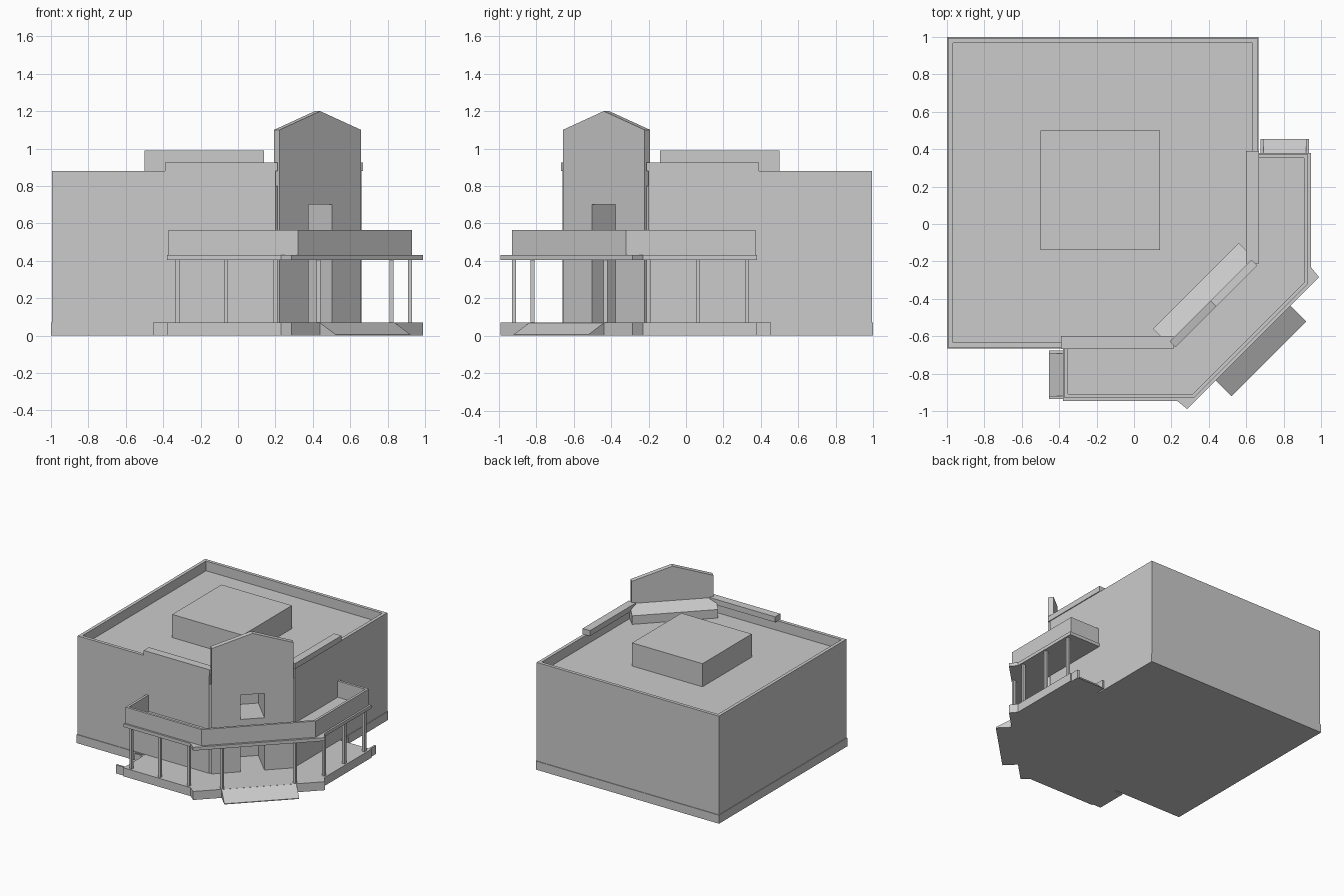
import bpy, math
from mathutils import Vector

cube = bpy.data.objects.get("Cube")
if cube:
    bpy.data.objects.remove(cube)

grey = bpy.data.materials.new("light_grey")
grey.use_nodes = True
grey.diffuse_color = (0.6, 0.6, 0.6, 1)
grey.node_tree.nodes["Principled BSDF"].inputs["Base Color"].default_value = (0.6, 0.6, 0.6, 1)

R = math.sqrt(0.5)


def diag(s, t, z):
    """Point in the entrance frame: s along the cut corner, t outward."""
    return Vector(((s + t) * R, (s - t) * R, z))


def swap(v):
    """Mirror across the diagonal symmetry plane."""
    return Vector((-v.y, -v.x, v.z))


def solid(name, profile, offset, mirror=False):
    """Extrude a flat profile of 3D points by an offset."""
    pts = [Vector(p) for p in profile]
    pts += [p + Vector(offset) for p in pts]
    if mirror:
        pts = [swap(p) for p in pts]
    n = len(profile)
    faces = [list(range(n))[::-1], list(range(n, 2 * n))]
    faces += [[i, (i + 1) % n, (i + 1) % n + n, i + n] for i in range(n)]
    mesh = bpy.data.meshes.new(name)
    mesh.from_pydata(pts, [], faces)
    mesh.materials.append(grey)
    obj = bpy.data.objects.new(name, mesh)
    bpy.context.collection.objects.link(obj)
    # Make all normals point outward
    import bmesh
    bm = bmesh.new()
    bm.from_mesh(mesh)
    bmesh.ops.recalc_face_normals(bm, faces=bm.faces)
    bm.to_mesh(mesh)
    bm.free()
    return obj


def prism(name, outline, z0, z1, mirror=False):
    return solid(name, [(x, y, z0) for x, y in outline], (0, 0, z1 - z0), mirror)


def box(name, x0, x1, y0, y1, z0, z1, mirror=False):
    return prism(name, [(x0, y0), (x1, y0), (x1, y1), (x0, y1)], z0, z1, mirror)


def wall(name, path, thick, z0, z1):
    """Mitred wall on the left-hand side of an open path."""
    path = [Vector(p) for p in path]
    normals = []
    for a, b in zip(path, path[1:]):
        d = (b - a).normalized()
        normals.append(Vector((-d.y, d.x)))
    inner = []
    for i, p in enumerate(path):
        n0, n1 = normals[max(i - 1, 0)], normals[min(i, len(normals) - 1)]
        inner.append(p + (n0 + n1) * (thick / (1 + n0.dot(n1))))
    return prism(name, path + inner[::-1], z0, z1)


def cut(obj, cutter):
    mod = obj.modifiers.new("opening", "BOOLEAN")
    mod.operation = "DIFFERENCE"
    mod.solver = "EXACT"
    mod.object = cutter
    cutter.hide_render = True
    cutter.hide_set(True)


# Main hall with a cut corner, its plinth and roof
hall = prism("hall", [(-.995, .995), (-.995, -.66), (.2, -.66), (.66, -.2), (.66, .995)], .0, .8)
prism("plinth", [(-1, 1), (-1, -.665), (.2, -.665), (.665, -.2), (.665, 1)], 0, .07)
wall("roof_parapet", [(.66, -.2), (.66, .995), (-.995, .995), (-.995, -.66), (.2, -.66)], .027, .8, .88)
box("roof_plant_room", -.5, .14, -.14, .5, .8, .99)

# Raised copings on both wings beside the tower
for side, flip in (("front", False), ("side", True)):
    box(side + "_coping", -.39, .21, -.667, -.6, .88, .925, flip)

# Sloped roof block behind the tower
solid("tower_back_roof",
      [diag(-.325, t, z) for t, z in ((.467, .8), (.467, .87), (.585, .92), (.585, .8))],
      diag(.65, 0, 0))

# Gabled entrance tower with a deep doorway and an upper opening
tower = solid("entrance_tower",
              [diag(s, .58, z) for s, z in ((-.309, .0), (.309, .0), (.309, 1.1), (0, 1.2), (-.309, 1.1))],
              diag(0, .042, 0))
for name, z0, z1 in (("door_cutter", .07, .41), ("window_cutter", .5, .7)):
    cutter = solid(name, [diag(s, .36, z) for s, z in ((-.09, z0), (.09, z0), (.09, z1), (-.09, z1))],
                   diag(0, .4, 0))
    cut(hall, cutter)
    cut(tower, cutter)

# Terrace and canopy deck share the flared outline; each hugs the building
half = [(-.38, -.66), (-.38, -.945), (.23, -.945), (.285, -.99)]
outer = half + [(-y, -x) for x, y in reversed(half)]
outline = outer + [(.65, -.225), (.225, -.65)]
prism("terrace", outline, 0, .07)
prism("canopy_deck", outline, .405, .432)

# Balcony parapet
rail = [(-.372, -.66), (-.372, -.93), (.32, -.93)]
wall("balcony_parapet", rail + [(-y, -x) for x, y in reversed(rail)], .02, .43, .565)

# Columns, ramps and ramp cheeks on both wings
c = .011
for side, flip in (("front", False), ("side", True)):
    for i, (x, y) in enumerate(((-.325, -.92), (-.065, -.92), (.2, -.92), (.43, -.82))):
        box(f"{side}_column_{i + 1}", x - c, x + c, y - c, y + c, .07, .406, flip)
    solid(side + "_end_ramp", [(-.38, -.93, 0), (-.455, -.93, 0), (-.38, -.93, .07)], (0, .25, 0), flip)
    for i, y in enumerate((-.935, -.692)):
        box(f"{side}_ramp_cheek_{i + 1}", -.455, -.378, y, y + .015, 0, .07, flip)

# Wide entrance ramp across the cut corner
solid("entrance_ramp",
      [diag(-.283, t, z) for t, z in ((.89, 0), (1.02, 0), (1.02, .006), (.9, .07), (.89, .07))],
      diag(.566, 0, 0))
